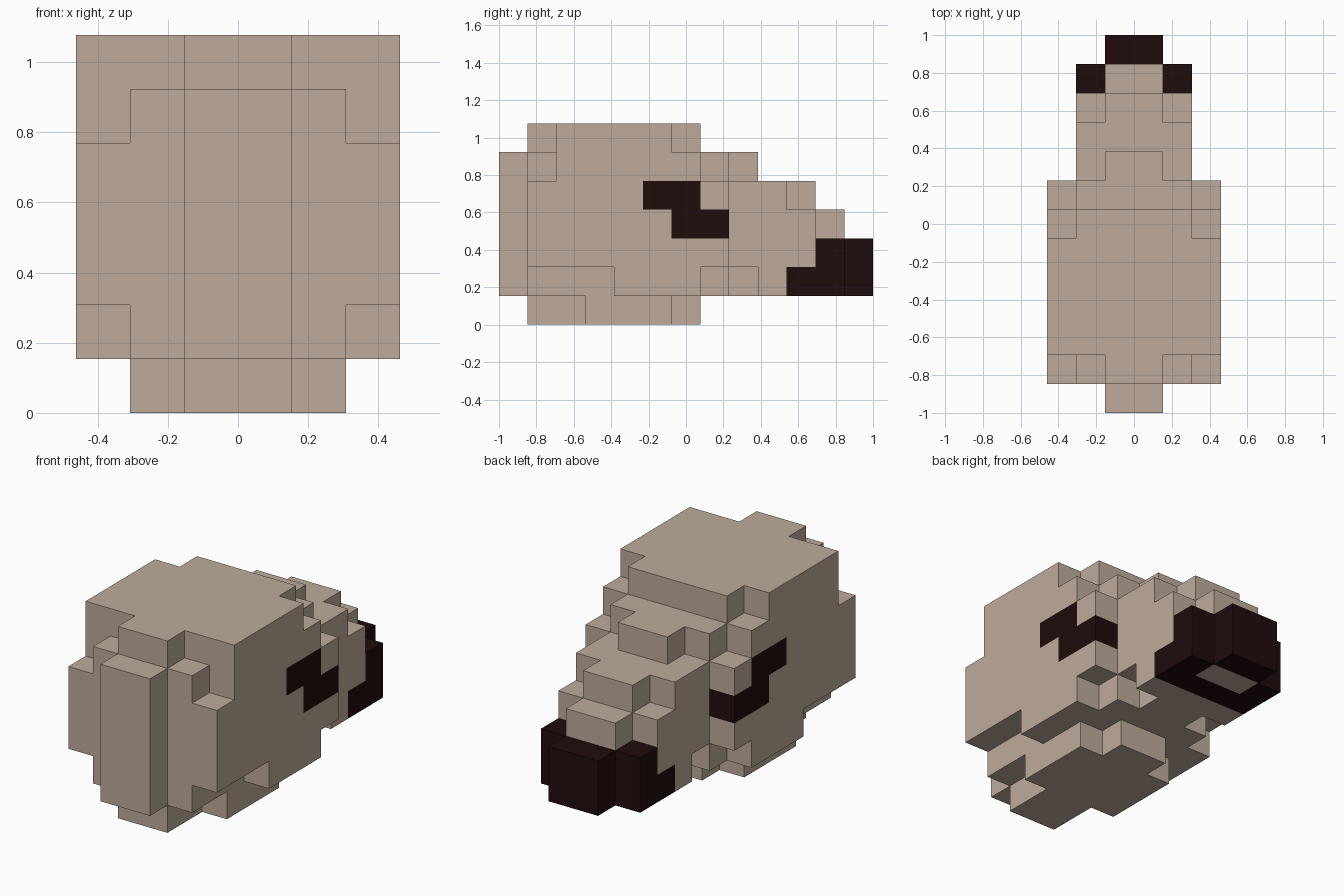
import bpy
import bmesh
from math import radians
from mathutils import Vector

if "Cube" in bpy.data.objects:
    bpy.data.objects.remove(bpy.data.objects["Cube"])

UNIT = 2 / 13  # edge of one block

# Side profiles of the three block columns, centre outwards, front to back:
# one digit per row for the top and the underside ("-" means no block)
TOPS = ["6777777665543", "-67777765543-", "-5777765-----"]
BASES = ["1000000111111", "-11000112111-", "-2221112-----"]


def material(name, colour):
    mat = bpy.data.materials.new(name)
    mat.use_nodes = True
    mat.diffuse_color = (*colour, 1)
    bsdf = next(n for n in mat.node_tree.nodes if n.type == 'BSDF_PRINCIPLED')
    bsdf.inputs["Base Color"].default_value = (*colour, 1)
    bsdf.inputs["Roughness"].default_value = 0.9
    return mat


def mirrored(cells):
    """Add the copy of every block on the other side of x = 0."""
    return {c for x, y, z in cells for c in ((x, y, z), (-x - 1, y, z))}


def build_part(name, cells, solid, mat):
    """Make the outer skin of some blocks, leaving out faces against other blocks."""
    bm = bmesh.new()
    for cell in sorted(cells):
        for axis in range(3):
            for side in (0, 1):
                neighbour = list(cell)
                neighbour[axis] += 2 * side - 1
                if tuple(neighbour) in solid:
                    continue
                quad = []
                for u, v in ((0, 0), (1, 0), (1, 1), (0, 1)):
                    p = Vector(cell)
                    p[axis] += side
                    p[(axis + 1) % 3] += u
                    p[(axis + 2) % 3] += v
                    quad.append(bm.verts.new((p.x * UNIT, p.y * UNIT - 1, p.z * UNIT)))
                bm.faces.new(quad if side else quad[::-1])
    bmesh.ops.remove_doubles(bm, verts=bm.verts, dist=UNIT / 100)
    # Join neighbouring block faces into large flat ones
    bmesh.ops.dissolve_limit(bm, angle_limit=radians(1), verts=bm.verts, edges=bm.edges)
    mesh = bpy.data.meshes.new(name)
    bm.to_mesh(mesh)
    bm.free()
    mesh.materials.append(mat)
    obj = bpy.data.objects.new(name, mesh)
    bpy.context.collection.objects.link(obj)
    return obj


tan = material("tan_fur", (0.52, 0.41, 0.33))
dark = material("dark_brown", (0.015, 0.0035, 0.0035))

# Whole head as blocks
half = {(x, y, z)
        for x in range(3)
        for y, (top, base) in enumerate(zip(TOPS[x], BASES[x])) if top != "-"
        for z in range(int(base), int(top))}
solid = mirrored(half)

# Slanted eye on the outermost column, two stepped rows
left_eye = {(2, 5, 4), (2, 6, 4), (2, 6, 3), (2, 7, 3)}
right_eye = mirrored(left_eye) - left_eye

# Nose pad: the tip, the muzzle sides and the lip row beneath
nose = mirrored({(x, y, z) for x, y, z in half
                 if z < 3 and (y == 12 or (y == 11 and x == 1) or (y == 10 and z == 1))})

build_part("head", solid - nose - left_eye - right_eye, solid, tan)
build_part("nose", nose, solid, dark)
build_part("left_eye", left_eye, solid, dark)
build_part("right_eye", right_eye, solid, dark)
